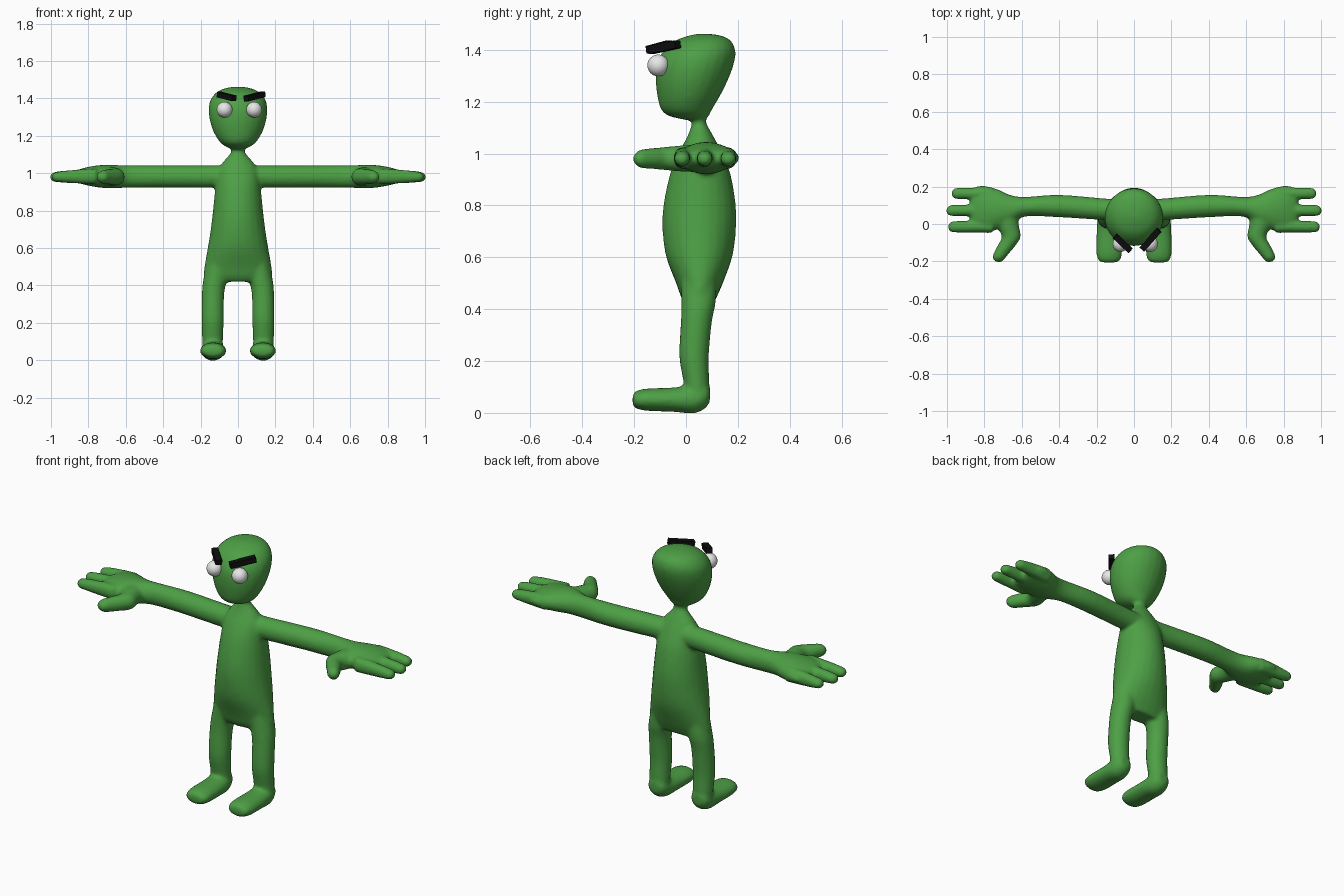
import bpy, bmesh, math
from mathutils import Vector, Matrix


def material(name, rgb):
    m = bpy.data.materials.new(name)
    m.diffuse_color = (*rgb, 1)
    return m


GREEN = material("leaf green", (0.075, 0.35, 0.06))
WHITE = material("eye white", (0.8, 0.8, 0.8))
BLACK = material("brow black", (0.004, 0.004, 0.004))


def catmull(rows, steps=4):
    """Smoothly interpolate rows of numbers."""
    pts = [rows[0]] + list(rows) + [rows[-1]]
    out = []
    for i in range(1, len(pts) - 2):
        for s in range(steps):
            t = s / steps
            out.append([0.5 * (2 * b + (c - a) * t + (2 * a - 5 * b + 4 * c - d) * t * t
                               + (3 * b - a - 3 * c + d) * t ** 3)
                        for a, b, c, d in zip(*pts[i - 1:i + 3])])
    return out + [list(rows[-1])]


def loft(bm, axis, rows, side=1, n=24):
    """Oval rings along an axis; row = (position, lo1, hi1, lo2, hi2)."""
    others = [k for k in range(3) if k != axis]
    rings = []
    for t, a0, a1, b0, b1 in catmull(rows):
        ring = []
        for i in range(n):
            ang = 2 * math.pi * i / n
            co = [0, 0, 0]
            co[axis] = t
            co[others[0]] = (a0 + a1) / 2 + (a1 - a0) / 2 * math.cos(ang)
            co[others[1]] = (b0 + b1) / 2 + (b1 - b0) / 2 * math.sin(ang)
            co[0] *= side
            ring.append(bm.verts.new(co))
        rings.append(ring)
    for r, q in zip(rings, rings[1:]):
        for i in range(n):
            bm.faces.new((r[i], r[(i + 1) % n], q[(i + 1) % n], q[i]))
    bm.faces.new(rings[0])
    bm.faces.new(rings[-1])


def add_object(name, bm, mat):
    me = bpy.data.meshes.new(name)
    bm.to_mesh(me)
    bm.free()
    ob = bpy.data.objects.new(name, me)
    bpy.context.collection.objects.link(ob)
    me.materials.append(mat)
    for p in me.polygons:
        p.use_smooth = mat is not BLACK
    return ob


body = bmesh.new()

# torso and neck: (z, half width, front y, back y)
torso = [(0.42, 0.165, 0.0, 0.105), (0.45, 0.182, -0.02, 0.12), (0.5, 0.18, -0.038, 0.142),
         (0.6, 0.162, -0.076, 0.178), (0.7, 0.146, -0.09, 0.192), (0.8, 0.134, -0.087, 0.192),
         (0.92, 0.122, -0.062, 0.172), (1.0, 0.113, -0.03, 0.14), (1.05, 0.088, -0.003, 0.115),
         (1.09, 0.054, 0.015, 0.093), (1.12, 0.036, 0.022, 0.078), (1.17, 0.036, 0.022, 0.078)]
loft(body, 2, [(z, -w, w, f, b) for z, w, f, b in torso])

# head
head = [(1.13, 0.035, 0.0, 0.07), (1.145, 0.07, -0.065, 0.088), (1.17, 0.1, -0.096, 0.1),
        (1.22, 0.13, -0.11, 0.13), (1.28, 0.15, -0.117, 0.16), (1.34, 0.157, -0.114, 0.183),
        (1.39, 0.148, -0.092, 0.191), (1.43, 0.118, -0.052, 0.178), (1.452, 0.075, 0.0, 0.145),
        (1.461, 0.03, 0.04, 0.1)]
loft(body, 2, [(z, -w, w, f, b) for z, w, f, b in head])

for s in (-1, 1):
    # leg
    loft(body, 2, [(0.05, 0.08, 0.19, 0.0, 0.09), (0.12, 0.08, 0.192, -0.01, 0.09),
                   (0.22, 0.076, 0.195, -0.026, 0.088), (0.35, 0.074, 0.193, -0.02, 0.1),
                   (0.43, 0.06, 0.186, -0.018, 0.115), (0.55, 0.04, 0.16, -0.02, 0.12)], s)
    # foot
    loft(body, 1, [(-0.206, 0.1, 0.165, 0.035, 0.065), (-0.195, 0.075, 0.19, 0.018, 0.083),
                   (-0.15, 0.063, 0.202, 0.008, 0.094), (-0.05, 0.066, 0.2, 0.004, 0.098),
                   (0.03, 0.073, 0.196, -0.002, 0.11), (0.075, 0.085, 0.185, 0.018, 0.12),
                   (0.093, 0.11, 0.16, 0.045, 0.1)], s)
    # arm and palm
    loft(body, 0, [(0.0, 0.01, 0.13, 0.925, 1.04), (0.15, 0.02, 0.136, 0.922, 1.042),
                   (0.4, 0.036, 0.156, 0.922, 1.042), (0.58, 0.04, 0.145, 0.922, 1.042),
                   (0.66, 0.0, 0.155, 0.92, 1.044), (0.73, -0.03, 0.186, 0.922, 1.044),
                   (0.81, -0.042, 0.206, 0.936, 1.032), (0.86, -0.03, 0.19, 0.95, 1.015),
                   (0.875, 0.0, 0.15, 0.965, 1.0)], s)
    # three fingers: (centre y, tip x)
    for y, tip in ((0.163, 0.975), (0.072, 1.003), (-0.015, 0.993)):
        loft(body, 0, [(0.76, y - 0.034, y + 0.034, 0.94, 1.025),
                       (0.86, y - 0.031, y + 0.031, 0.945, 1.02),
                       (tip - 0.04, y - 0.031, y + 0.031, 0.951, 1.01),
                       (tip - 0.012, y - 0.026, y + 0.026, 0.956, 1.004),
                       (tip, y - 0.012, y + 0.012, 0.968, 0.992)], s)
    # thumb
    loft(body, 1, [(0.06, 0.62, 0.75, 0.93, 1.035), (-0.01, 0.615, 0.73, 0.93, 1.032),
                   (-0.07, 0.606, 0.708, 0.935, 1.027), (-0.12, 0.637, 0.732, 0.94, 1.022),
                   (-0.175, 0.683, 0.757, 0.944, 1.016), (-0.197, 0.698, 0.747, 0.96, 1.0),
                   (-0.204, 0.712, 0.735, 0.972, 0.99)], s)

bmesh.ops.recalc_face_normals(body, faces=body.faces)
body_ob = add_object("body", body, GREEN)

# fuse the limbs into one soft skin
remesh = body_ob.modifiers.new("fuse", 'REMESH')
remesh.mode = 'VOXEL'
remesh.voxel_size = 0.01
remesh.use_smooth_shade = True
soften = body_ob.modifiers.new("soften", 'SMOOTH')
soften.factor = 0.5
soften.iterations = 5

# eyes
for name, x in (("left_eye", 0.086), ("right_eye", -0.072)):
    bm = bmesh.new()
    bmesh.ops.create_uvsphere(bm, u_segments=32, v_segments=16, radius=0.042,
                              matrix=Matrix.Translation((x, -0.107, 1.34)))
    add_object(name, bm, WHITE)

# slanted eyebrows, each a bar between two points
for name, a, b in (("left_brow", (0.043, -0.135, 1.399), (0.134, -0.032, 1.422)),
                   ("right_brow", (-0.02, -0.142, 1.4), (-0.101, -0.065, 1.421))):
    a, b = Vector(a), Vector(b)
    d = b - a
    bm = bmesh.new()
    rot = d.to_track_quat('X', 'Z').to_matrix().to_4x4()
    bmesh.ops.create_cube(bm, size=1, matrix=Matrix.Translation((a + b) / 2) @ rot
                          @ Matrix.Diagonal((d.length, 0.034, 0.03, 1)))
    add_object(name, bm, BLACK)
